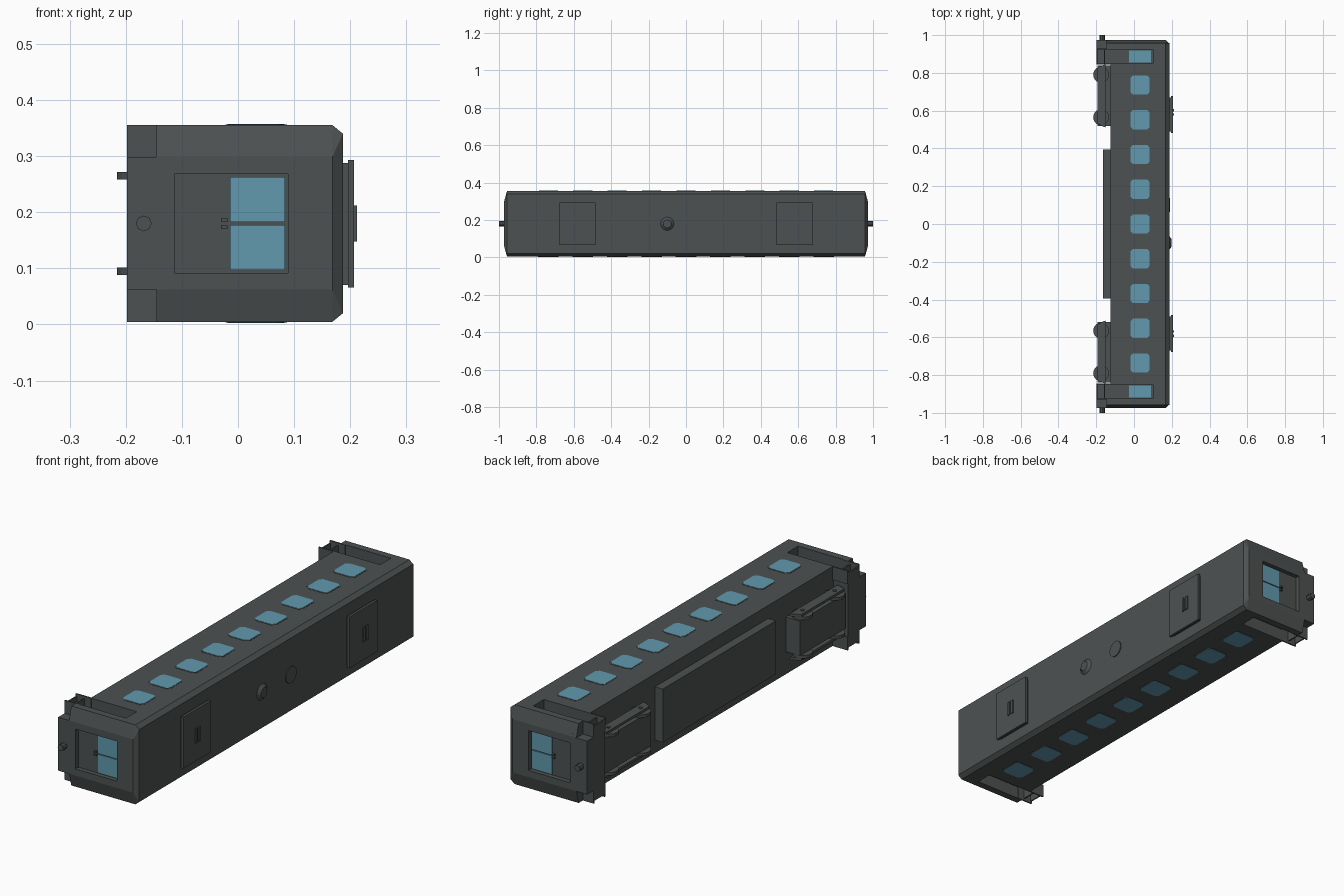
import bpy, bmesh, math
from mathutils import Matrix, Vector

if "Cube" in bpy.data.objects:
    bpy.data.objects.remove(bpy.data.objects["Cube"])


def material(name, rgb):
    m = bpy.data.materials.new(name)
    m.diffuse_color = (*rgb, 1)
    m.use_nodes = True
    m.node_tree.nodes["Principled BSDF"].inputs["Base Color"].default_value = m.diffuse_color
    return m


GREY = material("dark grey", (0.075, 0.083, 0.083))
BLUE = material("window blue", (0.12, 0.32, 0.42))
ZC = 0.18  # mid height; the carriage lies on its side, roof towards +x


def finish(name, bm, mat):
    bmesh.ops.recalc_face_normals(bm, faces=bm.faces)
    me = bpy.data.meshes.new(name)
    bm.to_mesh(me)
    bm.free()
    me.materials.append(mat)
    ob = bpy.data.objects.new(name, me)
    bpy.context.collection.objects.link(ob)
    return ob


def hull(name, pts, mat=GREY):
    bm = bmesh.new()
    for p in pts:
        bm.verts.new(p)
    bmesh.ops.convex_hull(bm, input=bm.verts)
    bmesh.ops.dissolve_limit(bm, angle_limit=0.01, verts=bm.verts, edges=bm.edges)
    return finish(name, bm, mat)


def box(name, x, y, z, mat=GREY):
    return hull(name, [(a, b, c) for a in x for b in y for c in z], mat)


def cyl(name, center, r, depth, axis, sides=16, r2=None):
    bm = bmesh.new()
    rot = Vector((0, 0, 1)).rotation_difference(Vector(axis)).to_matrix().to_4x4()
    bmesh.ops.create_cone(bm, cap_ends=True, segments=sides, radius1=r,
                          radius2=r if r2 is None else r2, depth=depth,
                          matrix=Matrix.Translation(center) @ rot)
    return finish(name, bm, GREY)


def octagon_plate(name, x, y, z, c, mat):
    """Plate in the xy plane with clipped corners."""
    pts = []
    for zz in z:
        for a, sa in ((x[0], 1), (x[1], -1)):
            for b, sb in ((y[0], 1), (y[1], -1)):
                pts += [(a + sa * c, b, zz), (a, b + sb * c, zz)]
    return hull(name, pts, mat)


def zs(s, a, b):
    """Height range measured outwards from the mid plane on side s."""
    return (ZC + s * a, ZC + s * b)


def ys(e, a, b):
    return (e * a, e * b)


# body shell with chamfered ends and roof edges
pts = []
for e in (-1, 1):
    for s in (-1, 1):
        pts += [(x, e * 0.973, ZC + s * 0.118) for x in (-0.125, 0.168)]
        pts += [(x, e * 0.957, ZC + s * 0.1755) for x in (-0.125, 0.168)]
        pts.append((0.187, e * 0.957, ZC + s * 0.16))
body = hull("carriage_body", pts)

# cut the side door wells and the end doorways
cutters = []
for e in (-1, 1):
    cutters.append(box("end_door_cutter", (-0.113, 0.089), ys(e, 0.953, 1.05), (0.092, 0.268)))
    for s in (-1, 1):
        cutters.append(box("side_door_cutter", (-0.15, 0.1), ys(e, 0.85, 0.925), zs(s, 0.12, 0.25)))
for c in cutters:
    mod = body.modifiers.new("cut", 'BOOLEAN')
    mod.operation = 'DIFFERENCE'
    mod.solver = 'EXACT'
    mod.object = c
    c.hide_render = True
    c.hide_viewport = True

# windows along both sides
for s in (-1, 1):
    for i in range(-4, 5):
        y = i * 0.184
        octagon_plate("window_frame", (-0.022, 0.087), (y - 0.055, y + 0.055), zs(s, 0.17, 0.1762), 0.014, GREY)
        octagon_plate("window_pane", (-0.019, 0.083), (y - 0.051, y + 0.051), zs(s, 0.17, 0.1775), 0.013, BLUE)

for e in (-1, 1):
    # end block under the floor, and coupler
    box("end_block", (-0.198, -0.125), ys(e, 0.85, 0.973), (0.062, 0.298))
    cyl("coupler", (-0.168, e * 0.984, ZC), 0.014, 0.032, (0, 1, 0), 8)

    # end door panes, divider and handles
    for s in (-1, 1):
        box("end_door_pane", (-0.014, 0.084), ys(e, 0.95, 0.957), zs(s, 0.003, 0.083), BLUE)
        box("end_door_handle", (-0.03, -0.019), ys(e, 0.95, 0.965), zs(s, 0.003, 0.01))

    for s in (-1, 1):
        # side door pane
        box("side_door_pane", (-0.027, 0.09), ys(e, 0.856, 0.919), zs(s, 0.118, 0.123), BLUE)
        # entrance steps: side plates and treads
        for y in (0.848, 0.925):
            box("step_side", (-0.198, -0.122), ys(e, y - 0.003, y + 0.003), zs(s, 0.117, 0.1755))
        for x in (-0.198, -0.16):
            box("step_tread", (x, x + 0.006), ys(e, 0.848, 0.925), zs(s, 0.117, 0.165))
        # corner skirt beside the steps
        hull("corner_skirt", [(x, e * y, ZC + s * z) for x in (-0.145, -0.12)
                              for y, z in ((0.925, 0.117), (0.973, 0.117), (0.957, 0.1755), (0.925, 0.1755))])

        # bogie wheels, side bar and axle caps
        for y in (0.565, 0.79):
            cyl("wheel", (-0.174, e * y, ZC + s * 0.085), 0.042, 0.013, (0, 0, 1), 20)
            cyl("axle_cap", (-0.174, e * y, ZC + s * 0.1), 0.008, 0.012, (0, 0, 1), 8)
        hull("bogie_side_bar", [(x, e * y, ZC + s * z) for z in (0.091, 0.102)
                                for x, y in ((-0.193, 0.53), (-0.193, 0.83), (-0.15, 0.51), (-0.15, 0.845))])

    # bogie centre frame and axles
    box("bogie_frame", (-0.193, -0.125), ys(e, 0.52, 0.84), zs(1, -0.077, 0.077))

# equipment box under the floor
box("underfloor_box", (-0.163, -0.12), (-0.395, 0.395), (0.062, 0.298))

# roof units with a raised emblem-free fan grille of plain bars
for yc, bars in ((-0.58, (-0.011, 0.011)), (0.58, (0.0, 0.022))):
    box("roof_unit_base", (0.18, 0.197), (yc - 0.09, yc + 0.09), (0.07, 0.288))
    box("roof_unit_lid", (0.196, 0.207), (yc - 0.097, yc + 0.097), (0.066, 0.293))
    for b in bars:
        box("roof_unit_bar", (0.205, 0.212), (yc + b - 0.006, yc + b + 0.006), (0.148, 0.212))

# roof dome and flat roof cap
cyl("roof_dome", (0.192, -0.1, ZC), 0.037, 0.012, (1, 0, 0), 16, 0.022)
cyl("roof_cap", (0.187, 0.1, ZC), 0.037, 0.008, (1, 0, 0), 16)
